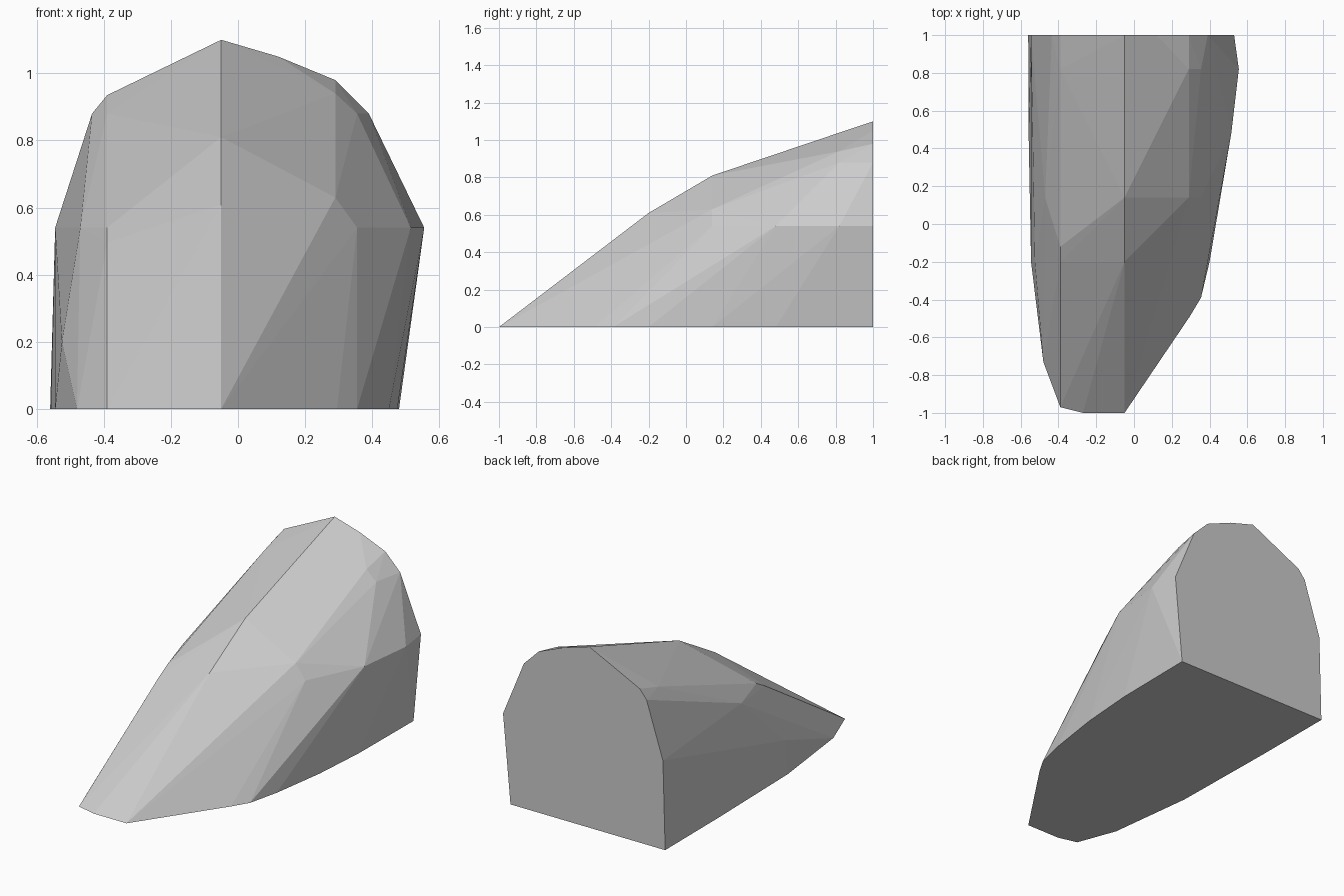
import bpy, bmesh

if "Cube" in bpy.data.objects:
    bpy.data.objects.remove(bpy.data.objects["Cube"])

# Faceted rock chunk: convex hull over contour slices, cut flat at back and base
base = [(-.05, -1), (-.27, -1), (-.39, -.97), (-.48, -.73), (-.545, -.2),
        (-.558, .48), (-.56, 1), (.48, 1), (.475, .48), (.45, .14),
        (.40, -.2), (.355, -.39), (.295, -.49)]
back = [(-.545, .54), (-.435, .88), (-.39, .935), (-.05, 1.1),
        (.12, 1.05), (.29, .98), (.39, .88), (.53, .54)]
ridge = [(-.05, .14, .81), (-.05, -.2, .61)]
right_side = [(.29, .14, .63), (.355, .14, .54), (.515, .48, .54),
              (.555, .82, .54), (.29, .82, .94), (.355, .82, .88)]
left_side = [(-.39, -.66, .2), (-.39, -.2, .495), (-.39, -.12, .54),
             (-.47, .14, .54), (-.525, -.2, .2), (-.39, .82, .88)]

points = [(x, y, 0) for x, y in base] + [(x, 1, z) for x, z in back]
points += ridge + right_side + left_side

bm = bmesh.new()
for p in points:
    bm.verts.new(p)
bmesh.ops.convex_hull(bm, input=bm.verts[:])
bmesh.ops.delete(bm, geom=[v for v in bm.verts if not v.link_faces], context='VERTS')
bmesh.ops.dissolve_limit(bm, angle_limit=.002, verts=bm.verts[:], edges=bm.edges[:])
bmesh.ops.recalc_face_normals(bm, faces=bm.faces[:])

mesh = bpy.data.meshes.new("rock_chunk")
bm.to_mesh(mesh)
bm.free()

# Plain stone grey
stone = bpy.data.materials.new("stone_grey")
stone.diffuse_color = (.6, .6, .6, 1)
stone.use_nodes = True
stone.node_tree.nodes["Principled BSDF"].inputs["Base Color"].default_value = stone.diffuse_color
mesh.materials.append(stone)
bpy.context.collection.objects.link(bpy.data.objects.new("rock_chunk", mesh))
